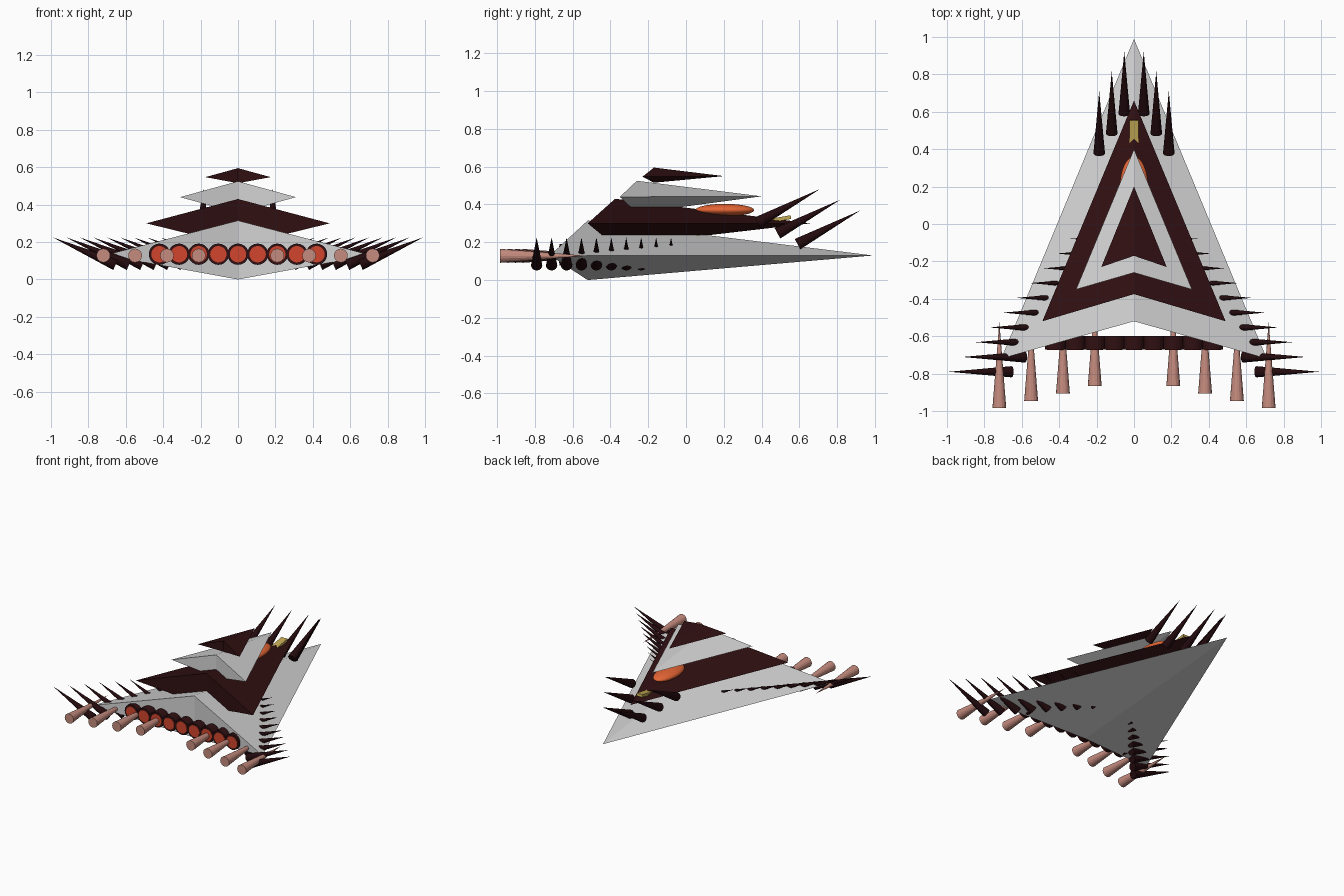
import bpy
import bmesh
from math import pi
from mathutils import Vector

cube = bpy.data.objects.get("Cube")
if cube:
    bpy.data.objects.remove(cube, do_unlink=True)


def material(name, rgb):
    m = bpy.data.materials.new(name)
    m.use_nodes = True
    m.diffuse_color = (*rgb, 1)
    m.node_tree.nodes["Principled BSDF"].inputs["Base Color"].default_value = (*rgb, 1)
    return m


GREY = material("light grey", (0.65, 0.65, 0.65))
MAROON = material("dark maroon", (0.03, 0.005, 0.006))
BLACK = material("blackened red", (0.017, 0.003, 0.004))
PINK = material("dusty pink", (0.56, 0.26, 0.21))
RED = material("glowing red", (0.65, 0.06, 0.025))
ORANGE = material("canopy orange", (0.78, 0.13, 0.035))
GOLD = material("gold", (0.55, 0.4, 0.09))


def add_object(name, bm, mat):
    bmesh.ops.recalc_face_normals(bm, faces=bm.faces)
    mesh = bpy.data.meshes.new(name)
    bm.to_mesh(mesh)
    bm.free()
    mesh.materials.append(mat)
    ob = bpy.data.objects.new(name, mesh)
    bpy.context.collection.objects.link(ob)
    return ob


def arrowhead(name, mat, nose, tip, ridge_y, top_z, keel_z):
    """Swept wedge: nose, two wing tips, and a ridge and keel in the rear notch."""
    bm = bmesh.new()
    n = bm.verts.new((0, *nose))
    top = bm.verts.new((0, ridge_y, top_z))
    keel = bm.verts.new((0, ridge_y, keel_z))
    for side in (-1, 1):
        t = bm.verts.new((side * tip[0], tip[1], tip[2]))
        for tri in ((n, t, top), (n, t, keel), (t, top, keel)):
            bm.faces.new(tri)
    add_object(name, bm, mat)


def cone(name, mat, base, tip, r_base, r_tip=0.0, sides=16):
    """Cone or cylinder running from base to tip."""
    base, tip = Vector(base), Vector(tip)
    axis = tip - base
    bm = bmesh.new()
    bmesh.ops.create_cone(bm, cap_ends=True, segments=sides, radius1=r_base,
                          radius2=r_tip, depth=axis.length)
    ob = add_object(name, bm, mat)
    ob.rotation_euler = axis.to_track_quat('Z', 'Y').to_euler()
    ob.location = (base + tip) / 2
    return ob


# Stacked hull tiers
arrowhead("main_hull", GREY, (0.99, 0.13), (0.71, -0.72, 0.13), -0.52, 0.315, 0)
arrowhead("second_tier", MAROON, (0.66, 0.30), (0.49, -0.52, 0.30), -0.375, 0.43, 0.18)
arrowhead("third_tier", GREY, (0.40, 0.443), (0.31, -0.35, 0.44), -0.26, 0.525, 0.355)
arrowhead("top_tier", MAROON, (0.20, 0.55), (0.175, -0.23, 0.547), -0.17, 0.595, 0.515)

# Canopy
bpy.ops.mesh.primitive_uv_sphere_add(segments=32, ring_count=16, location=(0, 0.205, 0.37))
canopy = bpy.context.object
canopy.name = "canopy"
canopy.scale = (0.075, 0.155, 0.033)
canopy.data.materials.append(ORANGE)
bpy.ops.object.shade_smooth()

# Gold bar running through the second tier
bar_start, bar_end = Vector((0, 0.03, 0.24)), Vector((0, 0.555, 0.333))
bar_axis = bar_end - bar_start
bpy.ops.mesh.primitive_cube_add(size=1, location=(bar_start + bar_end) / 2)
bar = bpy.context.object
bar.name = "gold_bar"
bar.scale = (0.05, bar_axis.length, 0.02)
bar.rotation_euler.x = pi / 2 - bar_axis.angle(Vector((0, 0, 1)))
bar.data.materials.append(GOLD)

for side, label in ((1, "left"), (-1, "right")):
    # Nose horns
    for i in range(3):
        x, y, z = side * (0.052 + 0.067 * i), 0.59 - 0.106 * i, 0.19 + 0.057 * i
        cone(f"{label}_nose_horn_{i + 1}", BLACK, (x, y, z), (x, y + 0.332, z + 0.178), 0.031)
    # Wing spikes
    for i in range(10):
        x, y = 0.99 - 0.072 * i, -0.79 + 0.079 * i
        cone(f"{label}_wing_spike_{i + 1}", BLACK, (side * (x - 0.335), y, 0.078),
             (side * x, y, 0.225), 0.03)
    # Rear cannons
    for i in range(4):
        x, y = side * (0.21 + 0.17 * i), -0.865 - 0.04 * i
        cone(f"{label}_cannon_{i + 1}", PINK, (x, y, 0.128), (x, y + 0.465, 0.128), 0.037)

# Row of rear thrusters
for i in range(9):
    x = 0.105 * (i - 4)
    cone(f"thruster_{i + 1}", MAROON, (x, -0.67, 0.135), (x, -0.60, 0.135), 0.057, 0.057, 20)
    cone(f"thruster_glow_{i + 1}", RED, (x, -0.673, 0.135), (x, -0.668, 0.135), 0.044, 0.044, 20)
